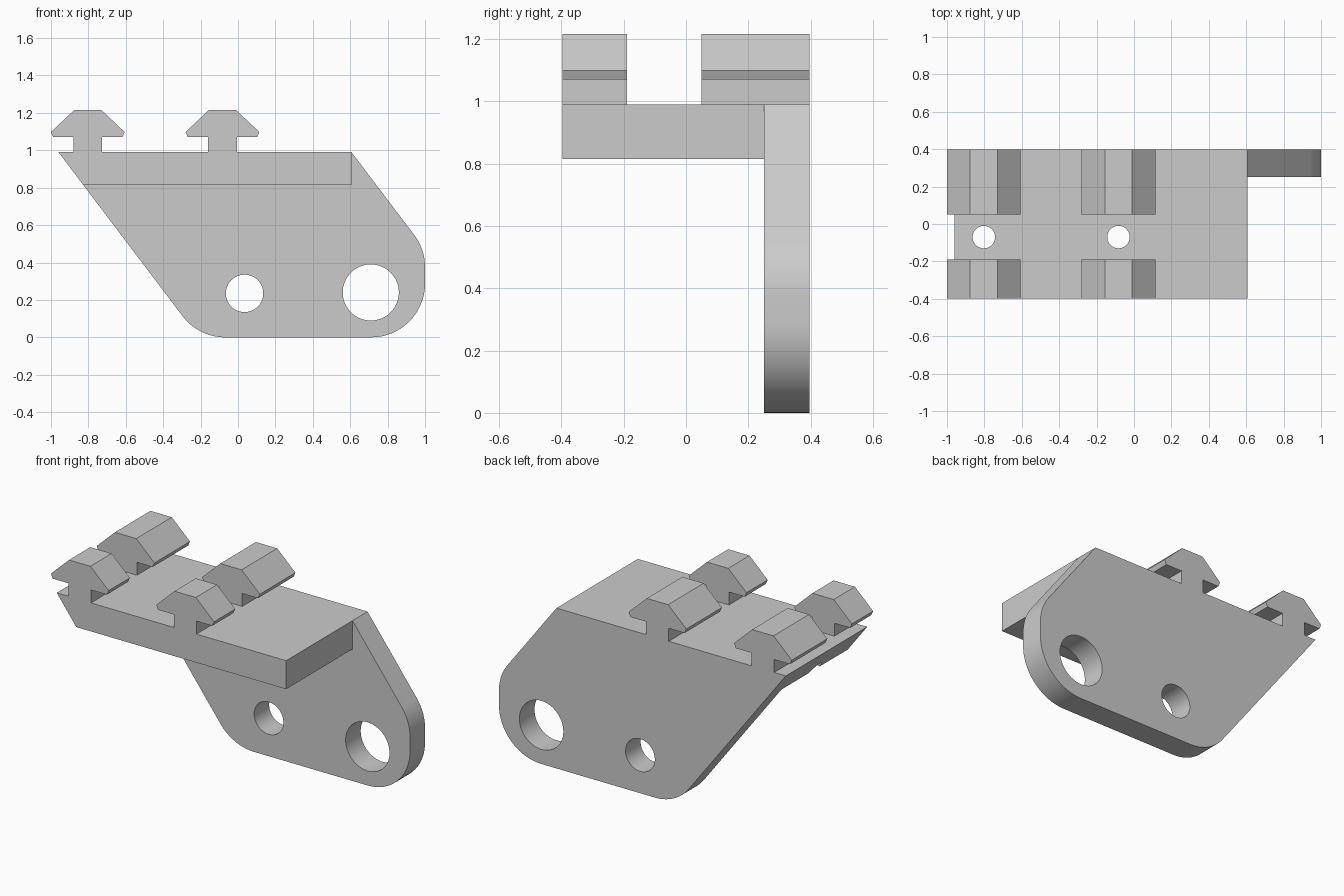
import bpy, bmesh
from math import radians, sin, tan
from mathutils import Vector

cube = bpy.data.objects.get("Cube")
if cube:
    bpy.data.objects.remove(cube, do_unlink=True)

grey = bpy.data.materials.new("light grey")
grey.use_nodes = True
colour = (0.6, 0.6, 0.6, 1)
grey.diffuse_color = colour
grey.node_tree.nodes["Principled BSDF"].inputs["Base Color"].default_value = colour

TOP, BACK, FRONT = 0.99, 0.397, -0.397   # deck height and depth limits
PLATE_FRONT = 0.25
LEAN = -0.757                            # x change per unit of height on the slopes


def fillet(prev, corner, following, r, steps=16):
    """Points of an arc of radius r rounding off a profile corner."""
    p, c, n = Vector(prev), Vector(corner), Vector(following)
    a, b = (p - c).normalized(), (n - c).normalized()
    half = a.angle(b) / 2
    centre = c + (a + b).normalized() * (r / sin(half))
    start = (c + a * (r / tan(half)) - centre).normalized()
    end = (c + b * (r / tan(half)) - centre).normalized()
    # slerp gives unit directions
    return [centre + start.slerp(end, i / steps).normalized() * r
            for i in range(steps + 1)]


def extrude(name, profile, y0, y1):
    """Solid made from an x-z profile running from y0 to y1."""
    bm = bmesh.new()
    face = bm.faces.new([bm.verts.new((p[0], y0, p[1])) for p in profile])
    moved = bmesh.ops.extrude_face_region(bm, geom=[face])["geom"]
    verts = [v for v in moved if isinstance(v, bmesh.types.BMVert)]
    bmesh.ops.translate(bm, verts=verts, vec=(0, y1 - y0, 0))
    bmesh.ops.recalc_face_normals(bm, faces=bm.faces)
    mesh = bpy.data.meshes.new(name)
    bm.to_mesh(mesh)
    bm.free()
    ob = bpy.data.objects.new(name, mesh)
    bpy.context.collection.objects.link(ob)
    mesh.materials.append(grey)
    return ob


def activate(ob):
    bpy.ops.object.select_all(action="DESELECT")
    ob.select_set(True)
    bpy.context.view_layer.objects.active = ob


def drill(ob, centre, r, along_y):
    """Cut a round hole through a part."""
    turn = (radians(90), 0, 0) if along_y else (0, 0, 0)
    bpy.ops.mesh.primitive_cylinder_add(vertices=64, radius=r, depth=0.6,
                                        location=centre, rotation=turn)
    cutter = bpy.context.object
    cutter.hide_render = True
    cutter.data.materials.append(grey)
    mod = ob.modifiers.new("hole", "BOOLEAN")
    mod.operation, mod.solver, mod.object = "DIFFERENCE", "EXACT", cutter
    activate(ob)
    bpy.ops.object.modifier_apply(modifier=mod.name)
    bpy.data.objects.remove(cutter, do_unlink=True)


# Upright side plate with rounded lower corners
left_top, right_top = (-0.96, TOP), (0.607, TOP)
low_left = (left_top[0] - LEAN * TOP, 0)
low_right = (1, 0)
shoulder = (1, TOP + (1 - right_top[0]) / LEAN)
outline = [left_top, right_top]
outline += fillet(right_top, shoulder, low_right, 0.288)
outline += fillet(shoulder, low_right, low_left, 0.288)
outline += fillet(low_right, low_left, left_top, 0.288)
plate = extrude("side_plate", outline, PLATE_FRONT, BACK)
drill(plate, (0.71, 0.32, 0.24), 0.15, True)
drill(plate, (0.035, 0.32, 0.235), 0.1, True)

# Deck block with its sloped end and two screw holes
under = 0.814
deck = extrude("deck", [left_top, right_top, (right_top[0], under),
                        (left_top[0] + LEAN * (under - TOP), under)], FRONT, PLATE_FRONT)
for x in (-0.803, -0.083):
    drill(deck, (x, -0.07, 0.9), 0.06, False)

for ob in (plate, deck):
    activate(ob)
    bpy.ops.object.shade_smooth_by_angle(angle=radians(25))

# T-shaped rail segments, two rows of two
half_rail = [(0.077, TOP), (0.077, 1.07), (0.185, 1.07), (0.197, 1.098), (0.073, 1.215)]
rail = half_rail + [(-x, z) for x, z in reversed(half_rail)]
for side, cx in (("right", -0.803), ("left", -0.083)):
    section = [(cx + x, z) for x, z in rail]
    extrude(side + "_front_rail", section, FRONT, -0.19)
    extrude(side + "_back_rail", section, 0.05, BACK)
